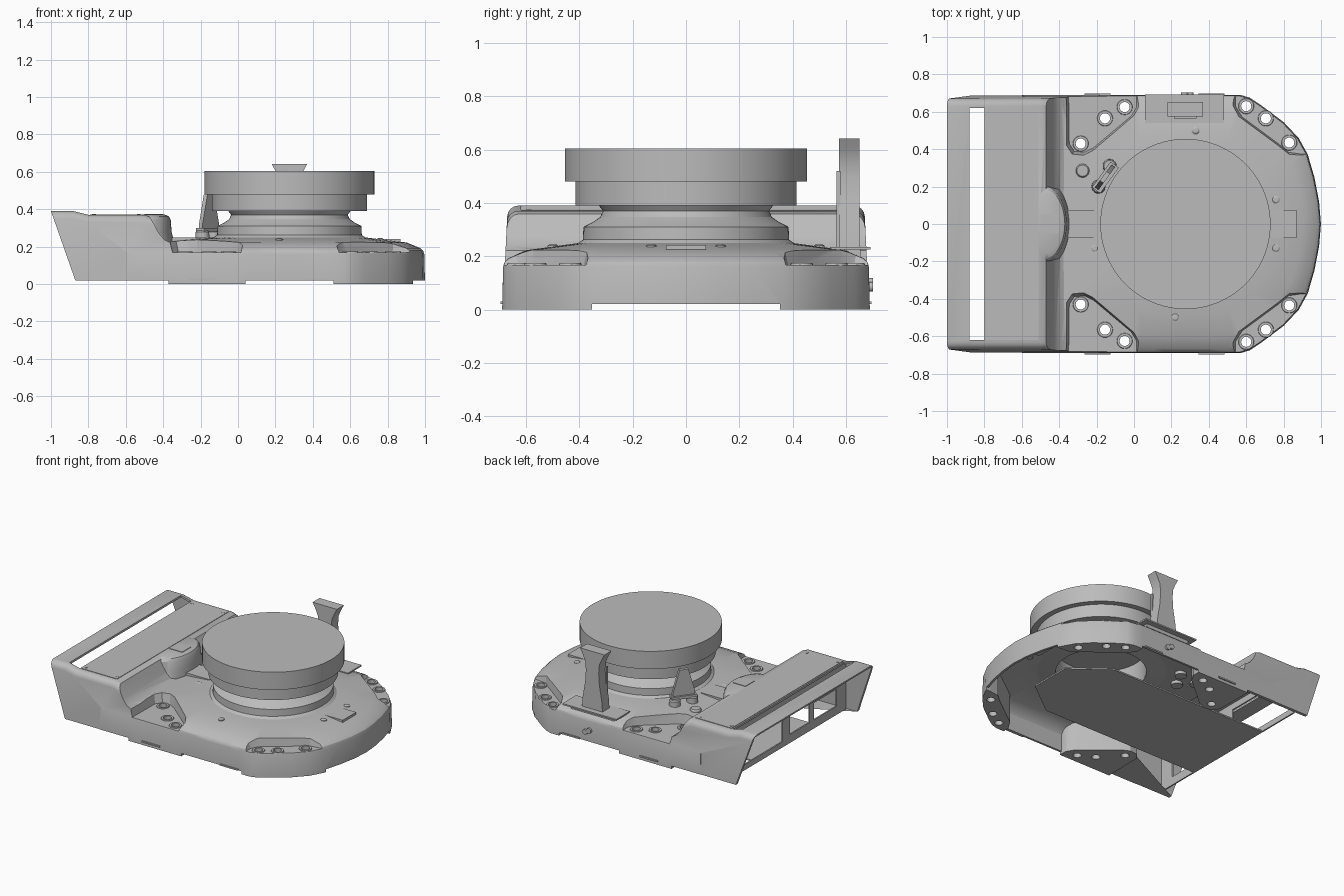
import bpy, bmesh, math
from mathutils import Vector, Matrix

cube = bpy.data.objects.get("Cube")
if cube:
    bpy.data.objects.remove(cube)

grey = bpy.data.materials.new("plain grey")
grey.use_nodes = True
grey.diffuse_color = (0.5, 0.5, 0.5, 1)
grey.node_tree.nodes["Principled BSDF"].inputs["Base Color"].default_value = (0.5, 0.5, 0.5, 1)
CX = 0.275          # turntable axis
parts = []


def loft(name, rings, cap=True):
    """Skin a stack of equal-length rings into a solid."""
    bm = bmesh.new()
    vs = [[bm.verts.new(p) for p in r] for r in rings]
    n = len(vs[0])
    for a, b in zip(vs, vs[1:]):
        for i in range(n):
            j = (i + 1) % n
            bm.faces.new((a[i], a[j], b[j], b[i]))
    if cap:
        bm.faces.new(vs[0])
        bm.faces.new(vs[-1])
    bmesh.ops.recalc_face_normals(bm, faces=bm.faces)
    me = bpy.data.meshes.new(name)
    bm.to_mesh(me)
    bm.free()
    ob = bpy.data.objects.new(name, me)
    bpy.context.scene.collection.objects.link(ob)
    parts.append(ob)
    return ob


def box(name, x0, x1, y0, y1, z0, z1):
    sq = [(x0, y0), (x1, y0), (x1, y1), (x0, y1)]
    return loft(name, [[(x, y, z) for x, y in sq] for z in (z0, z1)])


def circle(x, y, r, z, n=64, ry=None):
    return [(x + r * math.cos(2 * math.pi * i / n),
             y + (ry or r) * math.sin(2 * math.pi * i / n), z) for i in range(n)]


def lathe(name, x, y, prof, n=64, cap=True):
    return loft(name, [circle(x, y, r, z, n) for r, z in prof], cap)


def slab(name, prof, y0, y1):
    """Extrude an x-z profile along y."""
    return loft(name, [[(x, y, z) for x, z in prof] for y in (y0, y1)])


def boolean(ob, cutter, op='DIFFERENCE'):
    mod = ob.modifiers.new("cut", 'BOOLEAN')
    mod.operation, mod.object, mod.solver = op, cutter, 'EXACT'
    dg = bpy.context.evaluated_depsgraph_get()
    me = bpy.data.meshes.new_from_object(ob.evaluated_get(dg))
    ob.modifiers.clear()
    ob.data = me
    parts.remove(cutter)
    bpy.data.objects.remove(cutter)


# Deck outline, mirrored about the long axis
half = [(-0.6, 0.2), (-0.6, 0.4), (-0.6, 0.55)] + [(-0.6 + 0.1 * i, 0.69) for i in range(12)]
half += [(0.57, 0.69), (0.62, 0.675), (0.68, 0.635), (0.8, 0.545), (0.88, 0.46),
         (0.93, 0.37), (0.965, 0.25), (0.99, 0.12)]
outline = [(-0.6, 0)] + half + [(1, 0)] + [(x, -y) for x, y in reversed(half)]


def deck_ring(t, z):
    """Outline blended by t towards the circle around the turntable."""
    ring = []
    for x, y in outline:
        p = Vector((x - CX, y))
        q = p.lerp(p.normalized() * 0.4, t)
        ring.append((q.x + CX, q.y, z))
    return ring


def taper(ob, bevel=0.0):
    bm = bmesh.new()
    bm.from_mesh(ob.data)
    for v in bm.verts:
        v.co.y *= 1 - 0.07 * max(v.co.z, 0)
    if bevel:
        es = [e for e in bm.edges if all(v.co.z > 0.3 for v in e.verts)
              and e.verts[0].co.y * e.verts[1].co.y > 0]
        bmesh.ops.bevel(bm, geom=es, offset=bevel, segments=4, profile=0.5, affect='EDGES')
    bm.to_mesh(ob.data)
    bm.free()


# Corner pads and the pockets above them
side_pad = [(-0.365, 0.8), (-0.36, 0.42), (-0.33, 0.375), (-0.27, 0.37), (-0.22, 0.395),
            (0.0, 0.58), (0.03, 0.63), (0.035, 0.8)]
front_pad = [(0.52, 0.8), (0.52, 0.64), (0.56, 0.575), (0.77, 0.42), (0.83, 0.37),
             (0.9, 0.36), (1.1, 0.36), (1.1, 0.8)]


def pad_prisms(name, z0, z1, s0, s1):
    out = []
    for pts in (side_pad, front_pad):
        c = sum((Vector(p) for p in pts), Vector((0, 0))) / len(pts)
        for m in (1, -1):
            rings = [[(c.x + (x - c.x) * s, m * (c.y + (y - c.y) * s), z) for x, y in pts]
                     for z, s in ((z0, s0), (z1, s1))]
            out.append(loft(name, rings))
    return out


# Housing: deck, rear box and the bulge between them
housing = loft("housing", [deck_ring(t, z) for t, z in
               [(0, 0), (0.012, 0.16), (0.03, 0.178), (0.08, 0.192), (0.3, 0.222), (0.7, 0.238), (1, 0.25)]])
rear = slab("rear_box", [(-0.863, 0), (-1, 0.39), (-0.88, 0.39), (-0.8, 0.37), (-0.5, 0.37), (-0.47, 0.358),
                         (-0.425, 0.275), (-0.395, 0.238), (-0.35, 0.215), (-0.35, 0)], -0.688, 0.688)
taper(rear, 0.04)
boolean(housing, rear, 'UNION')
boolean(housing, loft("bulge", [circle(-0.48, 0, a, z, 48, b) for z, a, b in
        [(0.1, 0.14, 0.24), (0.24, 0.135, 0.23), (0.28, 0.125, 0.21), (0.345, 0.12, 0.2),
         (0.362, 0.11, 0.185), (0.3705, 0.09, 0.16)]]), 'UNION')

# Hollow inside, leaving the pads solid
cavity = loft("cavity", [deck_ring(t, z) for t, z in
              [(0.05, -0.1), (0.05, 0.14), (0.1, 0.165), (0.3, 0.2), (0.7, 0.216), (1, 0.228)]])
rear_cavity = slab("rear_cavity", [(-1.2, -0.1), (-1.2, 0.375), (-0.88, 0.375), (-0.8, 0.355), (-0.505, 0.355),
                   (-0.48, 0.345), (-0.44, 0.265), (-0.405, 0.225), (-0.38, 0.2), (-0.38, -0.1)], -0.67, 0.67)
taper(rear_cavity)
boolean(cavity, rear_cavity, 'UNION')
trim = box("trim", -1.3, 1.3, -1, 1, -0.2, 0.02)
for target in (cavity, trim):
    for p in pad_prisms("pad", -0.3, 0.45, 1.04, 1.04):
        boolean(target, p)
boolean(housing, cavity)
boolean(housing, trim)
for p in pad_prisms("pocket", 0.168, 0.268, 0.92, 1.06):
    boolean(housing, p)

# Bolt holes, neck opening and the long rear slot
holes = [(-0.285, 0.43), (-0.155, 0.565), (-0.05, 0.625), (0.6, 0.63), (0.705, 0.565), (0.83, 0.435)]
bolts = [(x, m * y) for x, y in holes for m in (1, -1)]
for x, y in bolts:
    boolean(housing, lathe("hole", x, y, [(0.027, -0.1), (0.027, 0.4)], 20))
boolean(housing, lathe("opening", CX, 0, [(0.29, 0.1), (0.29, 0.4)]))
boolean(housing, box("slot", -0.88, -0.8, -0.62, 0.62, 0.3, 0.5))

for x, y in bolts:
    lathe("bolt_collar", x, y, [(0.027, 0.165), (0.043, 0.165), (0.04, 0.174),
                                (0.027, 0.174), (0.027, 0.165)], 20, False)

# Neck and turntable
lathe("neck", CX, 0, [(0.29, 0.22), (0.43, 0.228), (0.405, 0.25), (0.387, 0.262), (0.385, 0.31),
                      (0.35, 0.328), (0.322, 0.347), (0.312, 0.37), (0.33, 0.395), (0.29, 0.395), (0.29, 0.22)], 96, False)
lathe("turntable", CX, 0, [(0.415, 0.39), (0.415, 0.48), (0.455, 0.48), (0.455, 0.605)], 96)

# Belly plate, rear panel with openings, top cover
loft("belly_plate", [[(x, y, z) for x, y in [(-0.78, -0.34), (0.45, -0.34), (0.7, -0.15),
                      (0.7, 0.15), (0.45, 0.34), (-0.78, 0.34)]] for z in (0.02, 0.03)])
panel = box("rear_panel", -0.79, -0.78, -0.655, 0.655, 0.02, 0.36)
for y0, y1, z0, z1 in [(0.05, 0.6, 0.06, 0.31), (-0.25, -0.03, 0.08, 0.3), (-0.55, -0.3, 0.08, 0.2)]:
    boolean(panel, box("window", -0.9, -0.7, y0, y1, z0, z1))
box("top_cover", -0.79, -0.51, -0.62, 0.62, 0.366, 0.373)
for x in (-0.77, -0.53):
    for y in (-0.59, 0.59):
        lathe("cover_screw", x, y, [(0.01, 0.37), (0.01, 0.375)], 12)

# Tall post and its overhanging ledge
box("post_ledge", 0.06, 0.48, 0.54, 0.692, 0.225, 0.235)
box("ledge_support", 0.1, 0.44, 0.55, 0.655, 0.16, 0.227)
post = [(0.08, 0.23), (0.075, 0.3), (0.055, 0.42), (0.05, 0.5), (0.055, 0.56), (0.075, 0.605), (0.095, 0.642)]
slab("post", [(CX - w, z) for w, z in post] + [(CX + w, z) for w, z in reversed(post)], 0.575, 0.652)
box("post_foot", CX - 0.06, CX + 0.06, 0.565, 0.58, 0.23, 0.52)

# Small bracket fin beside the turntable
turn = Matrix.Translation((-0.155, 0.25, 0)) @ Matrix.Rotation(math.radians(54), 4, 'Z')
fin = slab("bracket_fin", [(-0.075, 0.29), (-0.075, 0.32), (-0.03, 0.48), (0.03, 0.48),
                           (0.075, 0.32), (0.075, 0.29)], -0.012, 0.012)
foot = box("bracket_foot", -0.085, 0.085, -0.03, 0.025, 0.28, 0.3)
for ob in (fin, foot):
    ob.data.transform(turn)
for x, y, top in [(-0.275, 0.285, 0.25), (-0.13, 0.31, 0.285), (-0.19, 0.2, 0.285)]:
    lathe("bracket_boss", x, y, [(0.038, 0.2), (0.036, top - 0.008), (0.03, top)], 24)

# Latches, deck screws and side fittings
box("front_latch", 0.73, 0.87, -0.075, 0.075, 0.2, 0.242)
box("rear_latch", -0.37, -0.17, -0.075, 0.075, 0.21, 0.25)
box("bulge_plate", -0.5, -0.4, -0.05, 0.05, 0.366, 0.374)
for x, y in [(0.76, 0.13), (0.76, -0.13), (-0.21, -0.13), (0.22, -0.5), (0.33, 0.5)]:
    lathe("deck_screw", x, y, [(0.02, 0.2), (0.02, 0.24), (0.012, 0.245)], 16)
for m in (1, -1):
    for x0, x1 in ((-0.265, -0.125), (0.345, 0.485)):
        box("side_strip", x0, x1, m * 0.68, m * 0.697, 0.02, 0.03)
for x, z in [(0.27, 0.1), (0.3, 0.085)]:
    stud = lathe("side_stud", 0, 0, [(0.018, -0.02), (0.018, 0.012)], 16)
    stud.data.transform(Matrix.Translation((x, 0.69, z)) @ Matrix.Rotation(-math.pi / 2, 4, 'X'))

# Shared colour and shading
bpy.ops.object.select_all(action='DESELECT')
for ob in parts:
    ob.data.materials.clear()
    ob.data.materials.append(grey)
    for f in ob.data.polygons:
        f.material_index = 0
    ob.select_set(True)
bpy.context.view_layer.objects.active = housing
bpy.ops.object.shade_smooth_by_angle(angle=math.radians(30))
